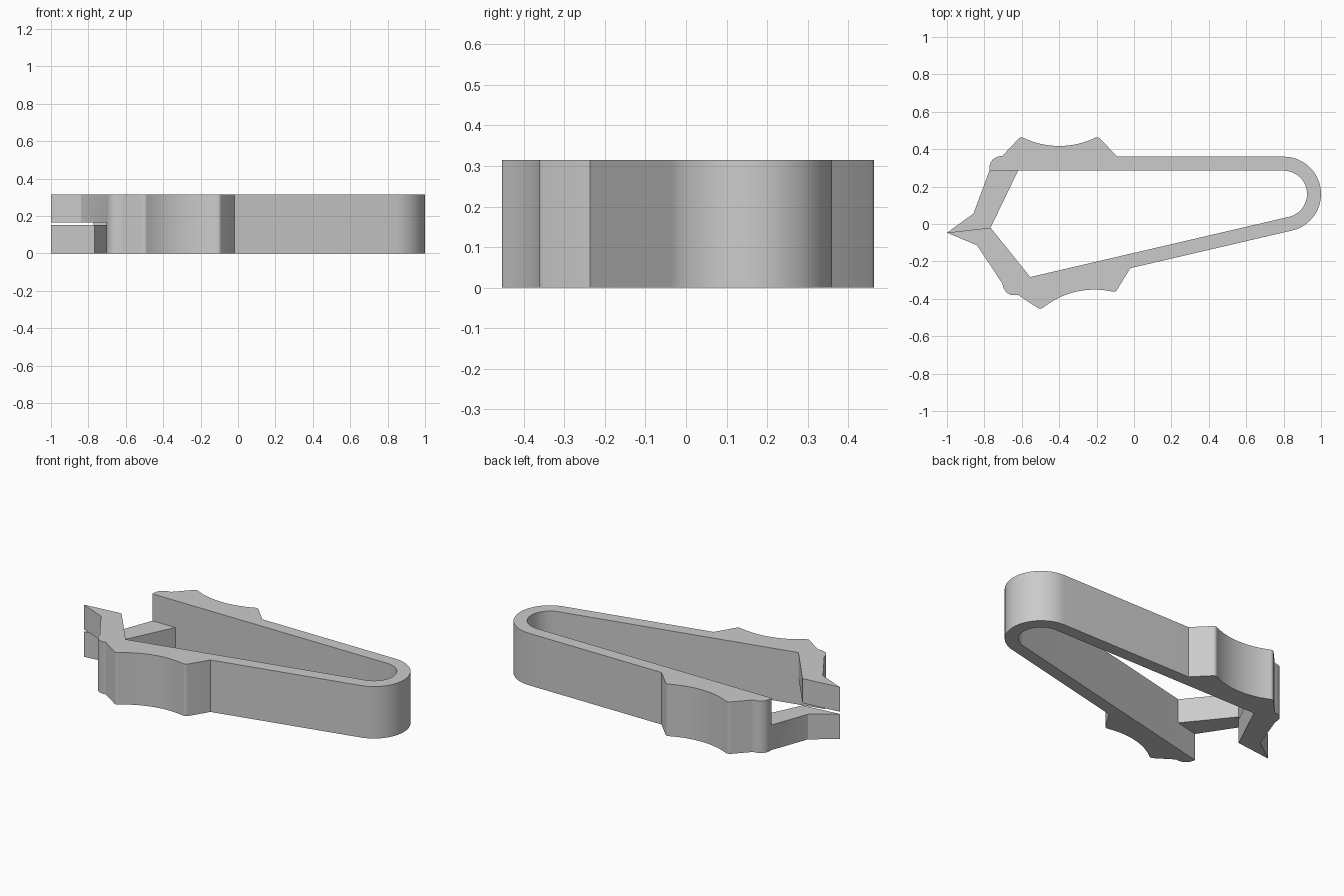
import bpy, bmesh, math
from mathutils import Vector

if "Cube" in bpy.data.objects:
    bpy.data.objects.remove(bpy.data.objects["Cube"])

HEIGHT = 0.315
BEND = Vector((0.8, 0.16))        # centre of the spring bend
OUTER, INNER = 0.2, 0.125         # bend radii
OPENING = math.radians(13.1)      # angle between the arms

grey = bpy.data.materials.new("plain grey")
grey.use_nodes = True
grey.diffuse_color = (0.6, 0.6, 0.6, 1)
grey.node_tree.nodes["Principled BSDF"].inputs["Base Color"].default_value = (0.6, 0.6, 0.6, 1)


def arc(centre, radius, start, end, steps):
    """Points on an arc, angles in degrees."""
    angles = [math.radians(start + (end - start) * i / steps) for i in range(steps + 1)]
    return [Vector(centre) + radius * Vector((math.cos(a), math.sin(a))) for a in angles]


def reflect(points):
    """Mirror points from the back arm to the front arm."""
    axis = Vector((math.cos(OPENING / 2), math.sin(OPENING / 2)))
    return [BEND + 2 * (p - BEND).dot(axis) * axis - (p - BEND) for p in points]


def prism(name, outline, bottom, top):
    """Extrude a flat outline between two heights."""
    bm = bmesh.new()
    face = bm.faces.new([bm.verts.new((p.x, p.y, bottom)) for p in outline])
    new = bmesh.ops.extrude_face_region(bm, geom=[face])["geom"]
    bmesh.ops.translate(bm, vec=(0, 0, top - bottom),
                        verts=[v for v in new if isinstance(v, bmesh.types.BMVert)])
    bmesh.ops.recalc_face_normals(bm, faces=bm.faces)
    mesh = bpy.data.meshes.new(name)
    bm.to_mesh(mesh)
    bm.free()
    mesh.materials.append(grey)
    obj = bpy.data.objects.new(name, mesh)
    bpy.context.collection.objects.link(obj)
    return obj


# Outside of one arm: rounded end, then a finger pad with a scooped grip
arm = [Vector((-0.773, 0.285))]
arm += arc((-0.713, 0.302), 0.06, 180, 95, 6)
arm += [Vector((-0.703, 0.365))]
arm += arc((-0.602, 0.443), 0.02, 135, 65, 4)
arm += arc((-0.4, 0.858), 0.441, 244, 296, 16)
arm += arc((-0.198, 0.443), 0.02, 115, 45, 4)
arm += [Vector((-0.088, 0.36))]

# Spring body: two mirrored arms joined by the bend
sweep = -90 + math.degrees(OPENING)
outline = arm + arc(BEND, OUTER, 90, sweep, 32) + reflect(arm)[::-1]
outline += arc(BEND, INNER, sweep, 90, 32)
clip = prism("clip_body", outline, 0, HEIGHT)

# Jaws: the back one fills the lower half, the front one the upper half
jaw = [Vector(p) for p in ((-0.773, 0.285), (-0.858, 0.056), (-1, -0.047),
                           (-0.767, -0.02), (-0.62, 0.285), (-0.65, 0.32), (-0.74, 0.32))]
jaws = [prism("back_jaw", jaw, 0, 0.152),
        prism("front_jaw", reflect(jaw), 0.166, HEIGHT)]

# Weld the jaws to the arms
bpy.context.view_layer.objects.active = clip
for part in jaws:
    weld = clip.modifiers.new("weld", "BOOLEAN")
    weld.operation, weld.solver, weld.object = "UNION", "EXACT", part
    bpy.ops.object.modifier_apply(modifier=weld.name)
    bpy.data.objects.remove(part)

# Smooth bends, crisp edges
bpy.ops.object.select_all(action="DESELECT")
clip.select_set(True)
bpy.ops.object.shade_smooth_by_angle(angle=math.radians(30))
